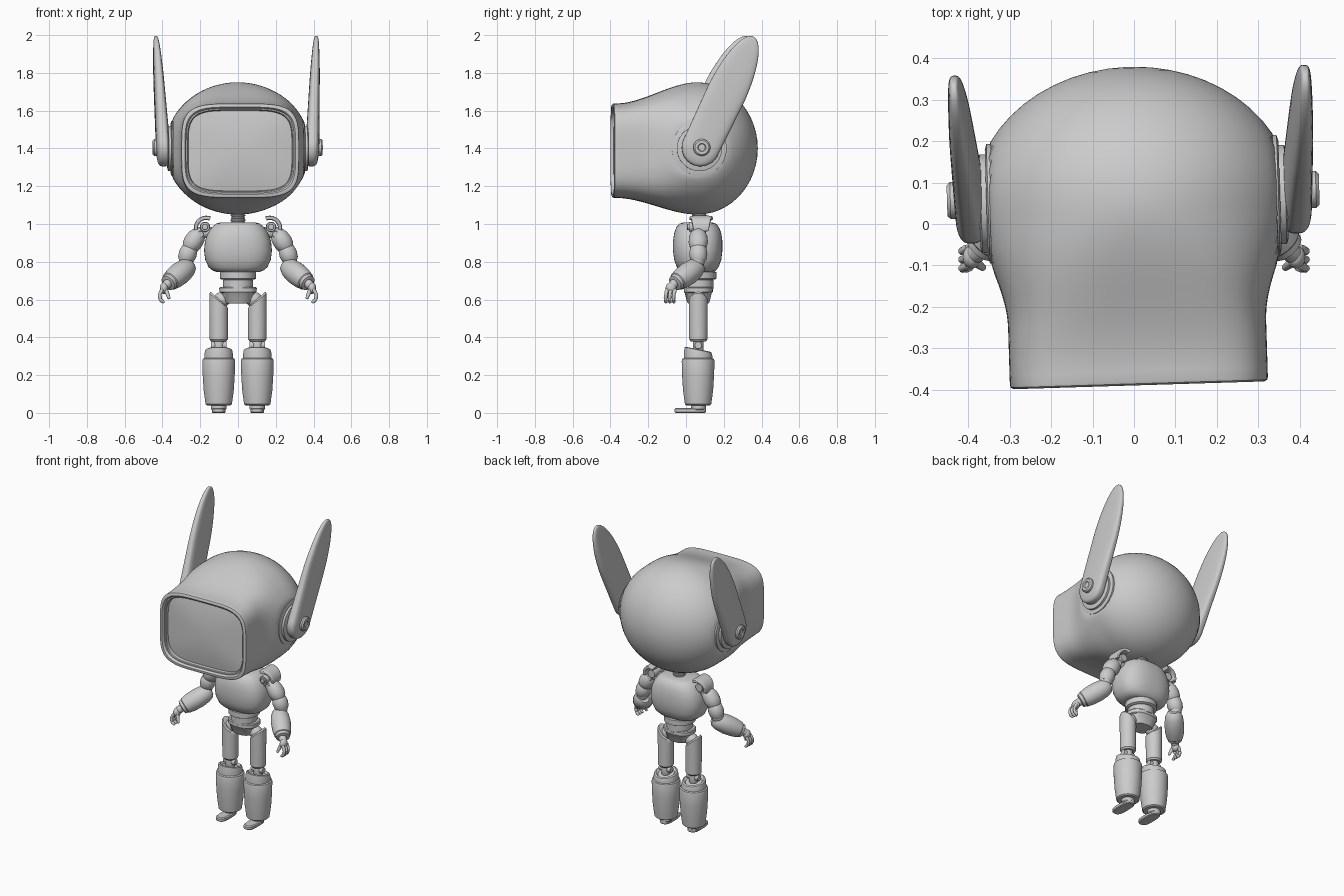
import bpy, bmesh, math
from mathutils import Vector as V

cube = bpy.data.objects.get("Cube")
if cube:
    bpy.data.objects.remove(cube, do_unlink=True)

grey = bpy.data.materials.new("light_grey")
grey.use_nodes = True
grey.diffuse_color = (0.6, 0.6, 0.6, 1)
grey.node_tree.nodes["Principled BSDF"].inputs["Base Color"].default_value = (0.6, 0.6, 0.6, 1)
X, Y, Z = V((1, 0, 0)), V((0, 1, 0)), V((0, 0, 1))
CY = 0.065  # depth of the body's centre line


def finish(name, bm, angle=35):
    bmesh.ops.recalc_face_normals(bm, faces=bm.faces)
    mesh = bpy.data.meshes.new(name)
    bm.to_mesh(mesh)
    bm.free()
    ob = bpy.data.objects.new(name, mesh)
    bpy.context.collection.objects.link(ob)
    mesh.materials.append(grey)
    bpy.ops.object.select_all(action='DESELECT')
    ob.select_set(True)
    bpy.context.view_layer.objects.active = ob
    bpy.ops.object.shade_smooth_by_angle(angle=math.radians(angle))
    return ob


def power(value, e):
    return math.copysign(abs(value) ** (2 / e), value)


def loft(name, sections, n=32, limit_x=None, angle=35):
    """Skin superellipse sections given as (centre, half axis, half axis, exponent)."""
    bm = bmesh.new()
    rings = []
    for c, u, v, e in sections:
        ring = []
        for i in range(n):
            a = math.tau * (i + 0.5) / n
            p = c + u * power(math.cos(a), e) + v * power(math.sin(a), e)
            if limit_x:
                p.x = max(-limit_x, min(limit_x, p.x))
            ring.append(bm.verts.new(p))
        rings.append(ring)
    for a, b in zip(rings, rings[1:]):
        for i in range(n):
            j = (i + 1) % n
            bm.faces.new((a[i], a[j], b[j], b[i]))
    bm.faces.new(rings[0])
    bm.faces.new(rings[-1])
    return finish(name, bm, angle)


def rod(name, p0, p1, profile, n=32):
    """Turned part: profile is (fraction along the axis, radius)."""
    p0, p1 = V(p0), V(p1)
    d = (p1 - p0).normalized()
    u = d.orthogonal().normalized()
    w = d.cross(u)
    return loft(name, [(p0.lerp(p1, t), u * r, w * r, 2) for t, r in profile], n)


def drum(name, p0, p1, r, bevel=0.12):
    return rod(name, p0, p1, [(0, r * 0.9), (bevel, r), (1 - bevel, r), (1, r * 0.9)])


def ball(name, c, size):
    bm = bmesh.new()
    bmesh.ops.create_uvsphere(bm, u_segments=28, v_segments=16, radius=1)
    bmesh.ops.scale(bm, vec=size if isinstance(size, tuple) else (size,) * 3, verts=bm.verts)
    bmesh.ops.translate(bm, vec=c, verts=bm.verts)
    return finish(name, bm, 60)


def smooth(t):
    t = max(0, min(1, t))
    return t * t * (3 - 2 * t)


# Head shell: ellipsoid at the back blending into a rounded square muzzle
head = []
shell = []
for i in range(14):
    a = math.radians(89 - 89 * i / 13)
    c = math.cos(a)
    shell.append((V((0, 0.06 + 0.32 * math.sin(a), 1.4)), X * 0.385 * c, Z * 0.35 * c, 2))
for i in range(1, 19):
    y = 0.06 - 0.44 * i / 18
    t = smooth((0.06 - y) / 0.43)
    hx = 0.385 - 0.073 * smooth((0.06 - y) / 0.3)
    shell.append((V((0, y, 1.4 - 0.012 * t)), X * hx, Z * (0.35 - 0.1 * t), 2 + 2.2 * t))
# Rim around the face opening
for hx, hz, y in ((0.31, 0.248, -0.386), (0.303, 0.241, -0.39), (0.293, 0.231, -0.39),
                  (0.288, 0.226, -0.384), (0.286, 0.224, -0.374), (0.28, 0.218, -0.374),
                  (0.276, 0.214, -0.37), (0.274, 0.212, -0.345)):
    shell.append((V((0, y, 1.388)), X * hx, Z * hz, 4.3))
head.append(loft("head_shell", shell, 96, 0.347))

# Slightly domed face screen
screen = []
for i in range(9):
    k = 1 - i / 8.2
    screen.append((V((0, -0.35 - 0.02 * (1 - k * k), 1.388)), X * 0.275 * k, Z * 0.213 * k, 4.3 - 0.2 * i))
head.append(loft("face_screen", screen, 64))

for s, side in ((1, "left"), (-1, "right")):
    # Ear socket, blade and pivot
    sx = lambda x, y, z: V((s * x, y, z))
    head.append(drum(side + "_ear_socket", sx(0.32, 0.06, 1.4), sx(0.355, 0.06, 1.4), 0.145))
    head.append(drum(side + "_ear_ring", sx(0.34, 0.06, 1.4), sx(0.372, 0.06, 1.4), 0.12))
    d = V((0, 0.43, 0.903)).normalized()
    across = V((0, d.z, -d.y))
    blade = []
    for i in range(41):
        t = 0.275 - 0.3749 * math.cos(math.pi * i / 40)
        if t < 0:
            w = math.sqrt(max(0, 0.01 - t * t))
        elif t < 0.3:
            w = 0.1 + 0.005 * t / 0.3
        else:
            w = 0.105 * math.sqrt(max(0, 1 - ((t - 0.3) / 0.35) ** 2))
        thick = (0.037 - 0.026 * max(t, 0)) * min(1, w / 0.1) ** 0.5
        c = sx(0.395 + 0.046 * t, 0.065, 1.405) + d * t
        blade.append((c, across * w, X * thick, 3.2))
    head.append(loft(side + "_ear", blade, 40, angle=50))
    head.append(rod(side + "_ear_knob", sx(0.41, 0.07, 1.405), sx(0.45, 0.07, 1.405),
                    [(0, 0.045), (0.8, 0.045), (1, 0.037), (1, 0.022), (0.85, 0.018)]))

    # Shoulder: curved cap, pin and link
    cap = []
    for i in range(13):
        a = math.radians(112 - 125 * i / 12)
        radial = V((s * math.cos(a), 0, math.sin(a)))
        cap.append((sx(0.168, 0.08, 0.978) + radial * 0.055,
                    Y * (0.062 - 0.022 * i / 12), radial * 0.011, 6))
    loft(side + "_shoulder_cap", cap, 32)
    drum(side + "_shoulder_pin", sx(0.175, 0.015, 0.985), sx(0.175, 0.115, 0.985), 0.027)
    drum(side + "_shoulder_pin_cap", sx(0.175, 0.005, 0.985), sx(0.175, 0.02, 0.985), 0.016)
    drum(side + "_arm_hinge", sx(0.2, 0.025, 0.945), sx(0.2, 0.105, 0.945), 0.018)
    drum(side + "_shoulder_link", sx(0.1, CY, 0.955), sx(0.22, CY, 0.955), 0.03)

    # Upper arm: two rounded segments and the elbow
    rod(side + "_upper_arm", sx(0.195, CY, 0.968), sx(0.262, CY, 0.868),
        [(0, 0.02), (0.12, 0.036), (0.35, 0.048), (0.65, 0.051), (0.88, 0.045), (1, 0.036)])
    rod(side + "_lower_sleeve", sx(0.25, CY, 0.885), sx(0.283, CY, 0.795),
        [(0, 0.032), (0.15, 0.043), (0.5, 0.048), (0.8, 0.043), (1, 0.03)])
    ball(side + "_elbow", sx(0.275, 0.06, 0.8), 0.038)

    # Forearm barrel and wrist
    rod(side + "_forearm", sx(0.25, 0.075, 0.785), sx(0.373, -0.06, 0.685),
        [(0, 0.025), (0.06, 0.042), (0.2, 0.054), (0.45, 0.06), (0.7, 0.057),
         (0.88, 0.05), (0.9, 0.045), (0.98, 0.042), (1, 0.03)])
    drum(side + "_wrist", sx(0.35, -0.045, 0.705), sx(0.387, -0.075, 0.67), 0.024)

    # Hand: palm, three curled fingers and a thumb
    ball(side + "_palm", sx(0.392, -0.08, 0.66), (0.022, 0.028, 0.03))
    for k in range(3):
        y = -0.1 + 0.021 * k
        joints = [sx(0.4, y, 0.655), sx(0.416, y - 0.007, 0.625), sx(0.411, y - 0.008, 0.6), sx(0.397, y - 0.006, 0.588)]
        for m in range(3):
            rod(f"{side}_finger_{k}_{m}", joints[m], joints[m + 1], [(0, 0.009), (0.5, 0.0105), (1, 0.008)], 12)
            ball(f"{side}_knuckle_{k}_{m}", joints[m + 1], 0.0085)
    tip = sx(0.366, -0.105, 0.61)
    rod(side + "_thumb", sx(0.385, -0.09, 0.66), tip, [(0, 0.009), (0.5, 0.011), (1, 0.008)], 12)
    ball(side + "_thumb_tip", tip, 0.0085)

    # Thigh with its top sloping in towards the hip
    loft(side + "_thigh", [(sx(0.102, CY, z), V((r, 0, s * tilt * r)), Y * r, 2) for z, r, tilt in
                           ((0.378, 0.04, 0), (0.388, 0.048, 0), (0.55, 0.05, 0),
                            (0.593, 0.05, 0.8), (0.603, 0.043, 0.9))])
    ball(side + "_hip", sx(0.085, CY, 0.6), (0.045, 0.04, 0.04))

    # Knee hinge
    drum(side + "_knee_post", sx(0.102, CY, 0.32), sx(0.102, CY, 0.385), 0.028)
    drum(side + "_knee_hinge", sx(0.06, CY, 0.358), sx(0.144, CY, 0.358), 0.02)

    # Shin barrel with a sloping collar, then the ankle and foot
    loft(side + "_shin", [(sx(0.102, 0.064, z), X * r, V((0, r, -tilt * r)), 2) for z, r, tilt in
                          ((0.04, 0.062, 0), (0.046, 0.07, 0), (0.12, 0.08, 0), (0.2, 0.085, 0),
                           (0.275, 0.087, 0), (0.286, 0.084, 0), (0.29, 0.076, 0), (0.315, 0.075, 0.1),
                           (0.333, 0.071, 0.2), (0.337, 0.062, 0.2), (0.325, 0.05, 0.2))], 40)
    drum(side + "_ankle", sx(0.102, CY, 0.015), sx(0.102, CY, 0.06), 0.04)
    loft(side + "_foot", [(sx(0.102, 0.022, z), X * w, Y * h, 3) for z, w, h in
                          ((0, 0.032, 0.078), (0.005, 0.036, 0.083), (0.02, 0.036, 0.083), (0.026, 0.03, 0.076))])

for ob in head:
    ob.rotation_euler.z = 0.031

# Torso
loft("torso", [(V((0, 0.062, z)), X * hx, Y * hy, 2.6) for z, hx, hy in
               ((0.745, 0.11, 0.08), (0.752, 0.132, 0.094), (0.77, 0.155, 0.11), (0.81, 0.174, 0.125),
                (0.86, 0.18, 0.131), (0.91, 0.175, 0.131), (0.955, 0.158, 0.124),
                (0.985, 0.137, 0.112), (1.002, 0.115, 0.095), (1.009, 0.09, 0.075))], 48)

# Waist rings and tapered pelvis
drum("waist_upper", (0, CY, 0.705), (0, CY, 0.75), 0.096)
drum("waist_core", (0, CY, 0.65), (0, CY, 0.71), 0.08)
loft("pelvis", [(V((0, CY, z)), X * hx, Y * hy, 2.5) for z, hx, hy in
                ((0.58, 0.065, 0.055), (0.588, 0.072, 0.06), (0.635, 0.09, 0.072),
                 (0.64, 0.099, 0.077), (0.662, 0.1, 0.077), (0.667, 0.095, 0.072))])

# Ribbed neck
for i in range(5):
    drum(f"neck_rib_{i}", (0, 0.07, 1.0 + 0.013 * i), (0, 0.07, 1.013 + 0.013 * i), 0.036 + 0.003 * (i % 2), 0.3)
